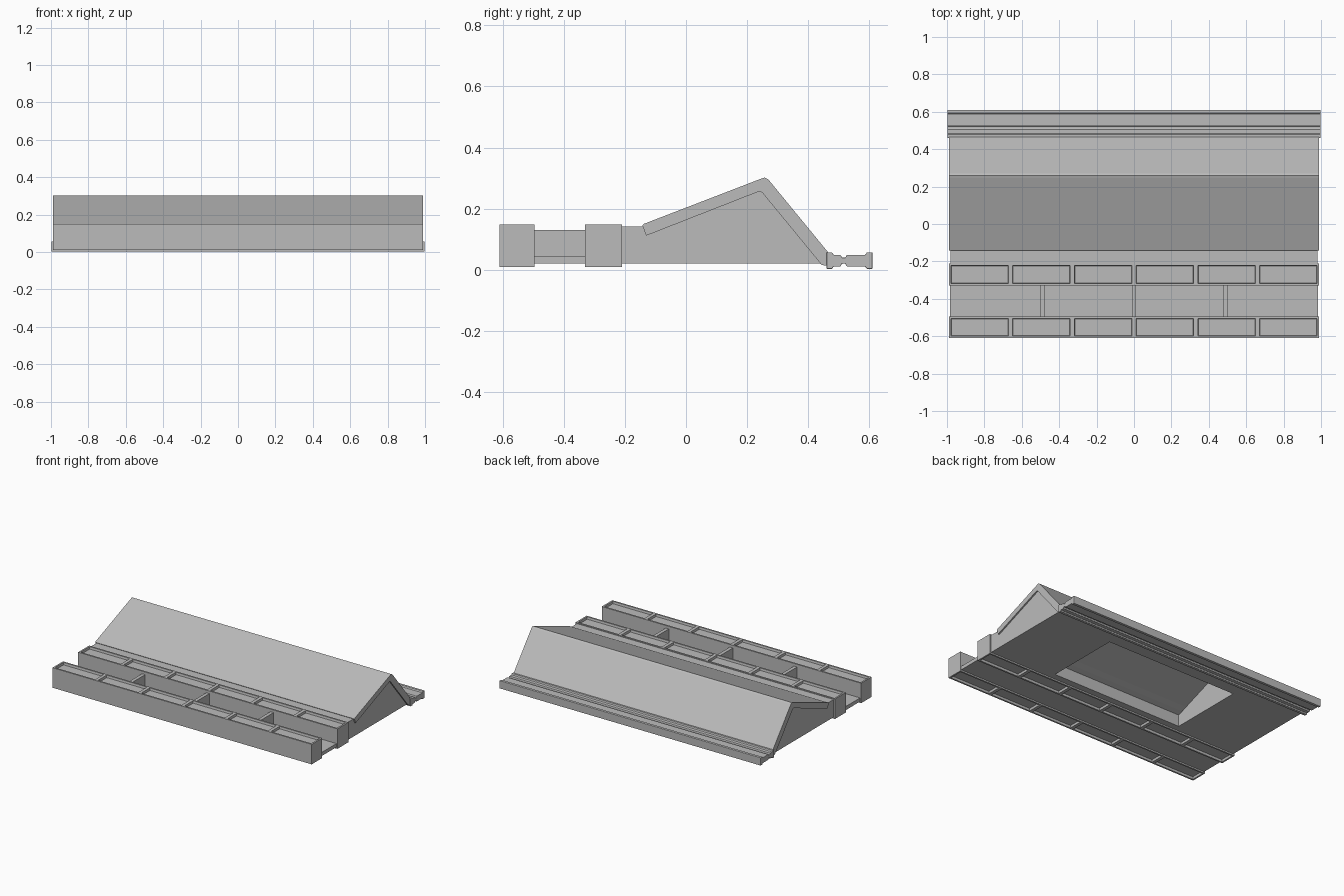
import bpy, bmesh
from mathutils import Vector

cube = bpy.data.objects.get("Cube")
if cube:
    bpy.data.objects.remove(cube, do_unlink=True)

grey = bpy.data.materials.new("plain_grey")
grey.use_nodes = True
GREY = (0.5, 0.5, 0.5, 1)
grey.diffuse_color = GREY
grey.node_tree.nodes["Principled BSDF"].inputs["Base Color"].default_value = GREY


def finish(bm, name):
    bmesh.ops.recalc_face_normals(bm, faces=bm.faces)
    mesh = bpy.data.meshes.new(name)
    bm.to_mesh(mesh)
    bm.free()
    mesh.materials.append(grey)
    ob = bpy.data.objects.new(name, mesh)
    bpy.context.collection.objects.link(ob)
    return ob


def extrude_profile(name, points, half):
    """Sweep a (y, z) outline along x, from -half to half."""
    bm = bmesh.new()
    face = bm.faces.new([bm.verts.new((-half, y, z)) for y, z in points])
    out = bmesh.ops.extrude_face_region(bm, geom=[face])
    verts = [g for g in out["geom"] if isinstance(g, bmesh.types.BMVert)]
    bmesh.ops.translate(bm, verts=verts, vec=(2 * half, 0, 0))
    return finish(bm, name)


def box_mesh(lo, hi):
    bm = bmesh.new()
    bmesh.ops.create_cube(bm, size=1)
    lo, hi = Vector(lo), Vector(hi)
    for v in bm.verts:
        v.co = (lo + hi) / 2 + v.co * (hi - lo)
    return bm


def bevel(ob, width):
    mod = ob.modifiers.new("soft_edges", "BEVEL")
    mod.width = width
    mod.segments = 2
    mod.limit_method = "ANGLE"


# Rails with six recessed panels above and below
def rail(name, y0, y1):
    bm = box_mesh((-0.99, y0, 0.01), (0.99, y1, 0.148))
    for i in range(1, 6):
        geom = bm.verts[:] + bm.edges[:] + bm.faces[:]
        bmesh.ops.bisect_plane(bm, geom=geom, plane_no=(1, 0, 0),
                               plane_co=(-0.99 + i * 0.33, 0, 0))
    bm.normal_update()
    panels = [f for f in bm.faces if abs(f.normal.z) > 0.9]
    bmesh.ops.inset_individual(bm, faces=panels, thickness=0.016)
    bmesh.ops.inset_individual(bm, faces=panels, thickness=0.004, depth=-0.015)
    return finish(bm, name)


rail("front_rail", -0.61, -0.495)
rail("inner_rail", -0.33, -0.21)

# Channel floor and dividers between the rails
finish(box_mesh((-0.983, -0.5, 0.02), (0.983, -0.325, 0.045)), "channel_floor")
for i, x in enumerate((-0.49, 0, 0.49)):
    finish(box_mesh((x - 0.012, -0.5, 0.04), (x + 0.012, -0.325, 0.13)),
           f"divider_{i + 1}")

# Gabled body, hollowed from below
body = extrude_profile("gable_body", [
    (-0.215, 0.02), (-0.215, 0.142), (-0.135, 0.142), (-0.125, 0.12),
    (0.244, 0.262), (0.449, 0.02)], 0.98)
cavity = extrude_profile("cavity_cutter", [
    (-0.165, -0.05), (-0.165, 0.1), (0.243, 0.25), (0.36, 0.113),
    (0.36, -0.05)], 0.5)
cavity.hide_render = True
cavity.hide_set(True)
cut = body.modifiers.new("hollow", "BOOLEAN")
cut.operation = "DIFFERENCE"
cut.object = cavity
cut.solver = "EXACT"

# Bent roof slab with a rounded ridge
extrude_profile("roof", [
    (-0.13, 0.112), (-0.143, 0.145), (-0.139, 0.15), (0.245, 0.298),
    (0.258, 0.302), (0.27, 0.295), (0.467, 0.055), (0.467, 0.012),
    (0.444, 0.016), (0.25, 0.252), (0.243, 0.257), (0.235, 0.255)], 0.99)

# Back edge trim: two ribs joined by a narrow neck
half_section = [(0.46, 0.027), (0.478, 0.027), (0.483, 0.019), (0.506, 0.019),
                (0.51, 0.01), (0.522, 0.01), (0.526, 0.019), (0.586, 0.019),
                (0.592, 0.027), (0.61, 0.027)]
upper = [(y, 0.03 + h) for y, h in half_section]
lower = [(y, 0.03 - h) for y, h in reversed(half_section)]
trim = extrude_profile("back_trim", upper + lower, 0.997)
bevel(trim, 0.002)
